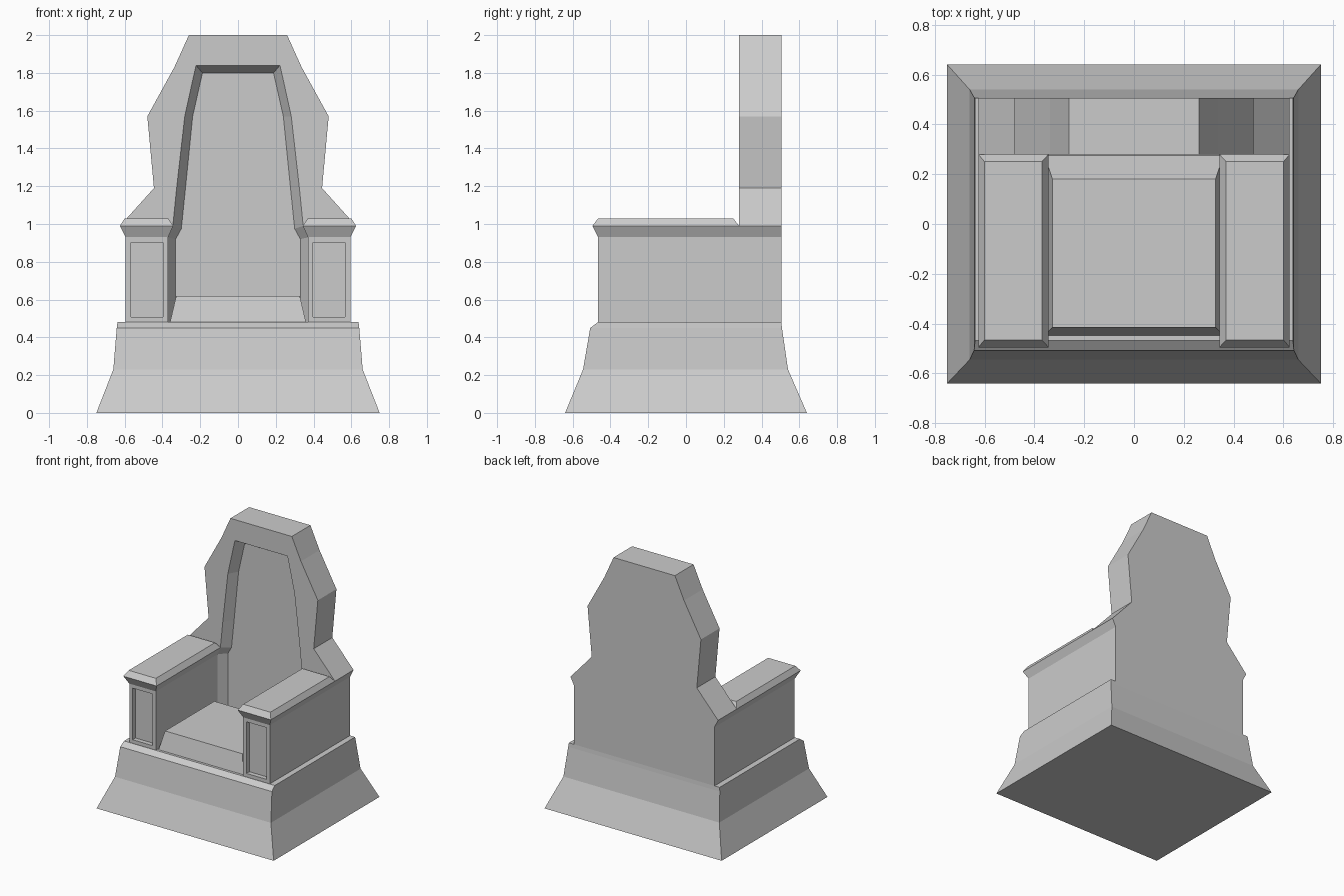
import bpy, bmesh

if "Cube" in bpy.data.objects:
    bpy.data.objects.remove(bpy.data.objects["Cube"])


def loft(name, rings):
    """Skin a stack of matching closed rings and cap both ends."""
    bm = bmesh.new()
    loops = [[bm.verts.new(p) for p in ring] for ring in rings]
    n = len(loops[0])
    for a, b in zip(loops, loops[1:]):
        for i in range(n):
            j = (i + 1) % n
            bm.faces.new((a[i], a[j], b[j], b[i]))
    bm.faces.new(loops[0])
    bm.faces.new(loops[-1])
    bmesh.ops.recalc_face_normals(bm, faces=bm.faces)
    mesh = bpy.data.meshes.new(name)
    bm.to_mesh(mesh)
    bm.free()
    obj = bpy.data.objects.new(name, mesh)
    bpy.context.collection.objects.link(obj)
    return obj


def rect(x0, x1, y0, y1, z):
    return [(x0, y0, z), (x1, y0, z), (x1, y1, z), (x0, y1, z)]


def symmetric(half, y):
    """Mirror a right-hand x/z profile into a closed ring at depth y."""
    return [(x, y, z) for x, z in half] + [(-x, y, z) for x, z in reversed(half)]


# Flared plinth with a chamfered front lip
loft("plinth", [
    rect(-0.75, 0.75, -0.64, 0.64, 0),
    rect(-0.66, 0.66, -0.545, 0.54, 0.23),
    rect(-0.642, 0.642, -0.507, 0.508, 0.45),
    rect(-0.638, 0.638, -0.467, 0.505, 0.48),
])

# Seat block with sloping sides
loft("seat", [
    rect(-0.36, 0.36, -0.447, 0.275, 0.48),
    rect(-0.327, 0.327, -0.415, 0.18, 0.62),
])

# Backrest: outer silhouette, rim of the recess, and sunken panel
outline = [(0.26, 2.0), (0.337, 1.83), (0.48, 1.57), (0.445, 1.19),
           (0.625, 0.99), (0.595, 0.93), (0.595, 0.48)]
rim = [(0.222, 1.84), (0.238, 1.77), (0.282, 1.57), (0.325, 1.19),
       (0.345, 0.99), (0.375, 0.93), (0.375, 0.48)]
panel = [(0.188, 1.80), (0.204, 1.73), (0.24, 1.57), (0.278, 1.19),
         (0.30, 0.975), (0.33, 0.92), (0.33, 0.48)]
loft("backrest", [
    symmetric(outline, 0.505),
    symmetric(outline, 0.28),
    symmetric(rim, 0.28),
    symmetric(panel, 0.35),
])

# Armrest with flared cap
arm = loft("armrests", [
    rect(0.37, 0.595, -0.465, 0.28, 0.48),
    rect(0.37, 0.595, -0.465, 0.28, 0.93),
    rect(0.343, 0.625, -0.495, 0.28, 0.99),
    rect(0.37, 0.60, -0.465, 0.25, 1.03),
])

# Sunken panel in the front of the armrest
bm = bmesh.new()
bm.from_mesh(arm.data)
front = [f for f in bm.faces if f.normal.y < -0.99]
bmesh.ops.inset_individual(bm, faces=front, thickness=0.039)
sunk = bmesh.ops.extrude_discrete_faces(bm, faces=front)["faces"]
bmesh.ops.translate(bm, verts=sunk[0].verts[:], vec=(0, 0.035, 0))
bm.to_mesh(arm.data)
bm.free()
arm.modifiers.new("Mirror", 'MIRROR')
